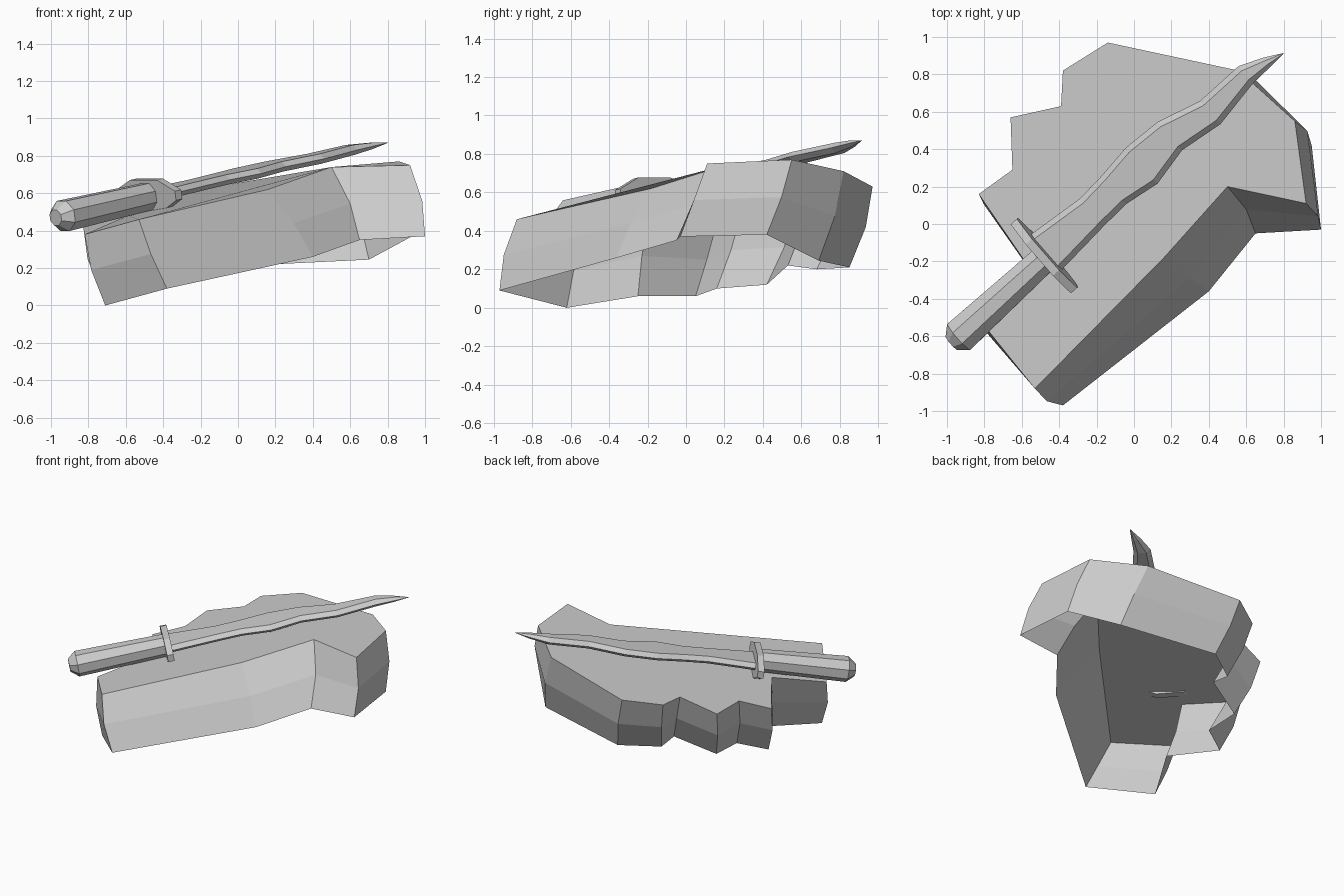
import bpy, math
from mathutils import Vector, Matrix

if "Cube" in bpy.data.objects:
    bpy.data.objects.remove(bpy.data.objects["Cube"])


def make(name, verts, faces, matrix=None):
    me = bpy.data.meshes.new(name)
    me.from_pydata([tuple(v) for v in verts], [], faces)
    if matrix:
        me.transform(matrix)
    me.update()
    ob = bpy.data.objects.new(name, me)
    bpy.context.collection.objects.link(ob)
    return ob


def loft(name, rings, matrix=None, cap_start=True, cap_end=True):
    """Skin a list of equal-length closed rings with quads."""
    n = len(rings[0])
    verts = [v for r in rings for v in r]
    faces = [(k*n + i, k*n + (i+1) % n, (k+1)*n + (i+1) % n, (k+1)*n + i)
             for k in range(len(rings) - 1) for i in range(n)]
    if cap_start:
        faces.append(tuple(reversed(range(n))))
    if cap_end:
        faces.append(tuple(range((len(rings)-1)*n, len(rings)*n)))
    return make(name, verts, faces, matrix)


# Jagged tilted slab: open underneath, two bands of wall below the top outline
# (top corner, then offset down to the bottom corner), counter-clockwise
slab = [
    ((-.82, -.52, .38), (.11, -.10, -.38)),
    ((-.53, -.88, .46), (.15, -.09, -.37)),
    ((.16, -.18, .62), (.24, -.18, -.36)),
    ((.50, .20, .74), (.15, -.25, -.39)),
    ((.92, .11, .75), (.08, -.14, -.38)),
    ((.86, .55, .77), (.09, -.13, -.39)),
    ((.56, .82, .71), (.14, -.13, -.465)),
    ((-.14, .97, .63), (.12, -.12, -.42)),
    ((-.38, .82, .60), (.11, -.14, -.40)),
    ((-.39, .63, .59), (.12, -.10, -.37)),
    ((-.66, .57, .51), (.11, -.15, -.39)),
    ((-.65, .29, .50), (.11, -.13, -.40)),
    ((-.83, .16, .44), (.10, -.11, -.38)),
    ((-.59, -.19, .48), (.09, -.06, -.42)),
]
top = [Vector(p) for p, _ in slab]
bottom = [Vector(p) + Vector(d) for p, d in slab]
middle = []
for a, b in zip(top, bottom):
    m = (a + b) / 2
    middle.append(m + Vector((m.x, m.y, 0)).normalized() * .025)
loft("rock_slab", [bottom, middle, top], cap_start=False)

# Dagger frame: local x along the blade, y across it, z out of its flat
u = Vector((.753, .658, .17)).normalized()
n = Vector((-.658, .753, 0)).normalized()
h = u.cross(n)
frame = Matrix.Translation((-.48, -.17, .585)) @ Matrix((u, n, h)).transposed().to_4x4()

# Wavy blade: distance, left edge, right edge
waves = [(0, .135, -.12), (.35, .105, -.09), (.52, .12, -.08), (.72, .148, -.108),
         (.94, .14, -.06), (1.19, .075, -.09), (1.47, .08, -.04), (1.60, .028, -.035),
         (1.70, -.025, -.029)]
rings = []
for x, l, r in waves:
    e = min(.03, (l - r) * .3)
    t = e * .9
    rings.append([(x, l, 0), (x, l-e, -t), (x, r+e, -t), (x, r, 0), (x, r+e, t), (x, l-e, t)][::-1])
blade = loft("blade", rings, frame)

# Cross guard: long octagonal plate
half = [(.245, -.02), (.245, .03), (.11, .09)]
prof = half + [(-y, z) for y, z in reversed(half)] + [(-.10, -.09), (.10, -.09)]
guard = loft("guard", [[(x, y, z) for y, z in prof] for x in (-.02, .025)], frame)

# Eight-sided grip with chamfered pommel end
rings = []
for x, ry, rz, c in [(-.69, .05, .045, -.026), (-.635, .1, .088, -.026), (0, .08, .078, -.012)]:
    rings.append([(x, c + ry*math.cos(a), rz*math.sin(a))
                  for a in (math.pi/4*(i + .5) for i in range(8))])
grip = loft("grip", rings, frame)

# Consistent outward normals on the closed parts
import bmesh
for ob in (blade, guard, grip):
    bm = bmesh.new()
    bm.from_mesh(ob.data)
    bmesh.ops.recalc_face_normals(bm, faces=bm.faces)
    bm.to_mesh(ob.data)
    bm.free()
